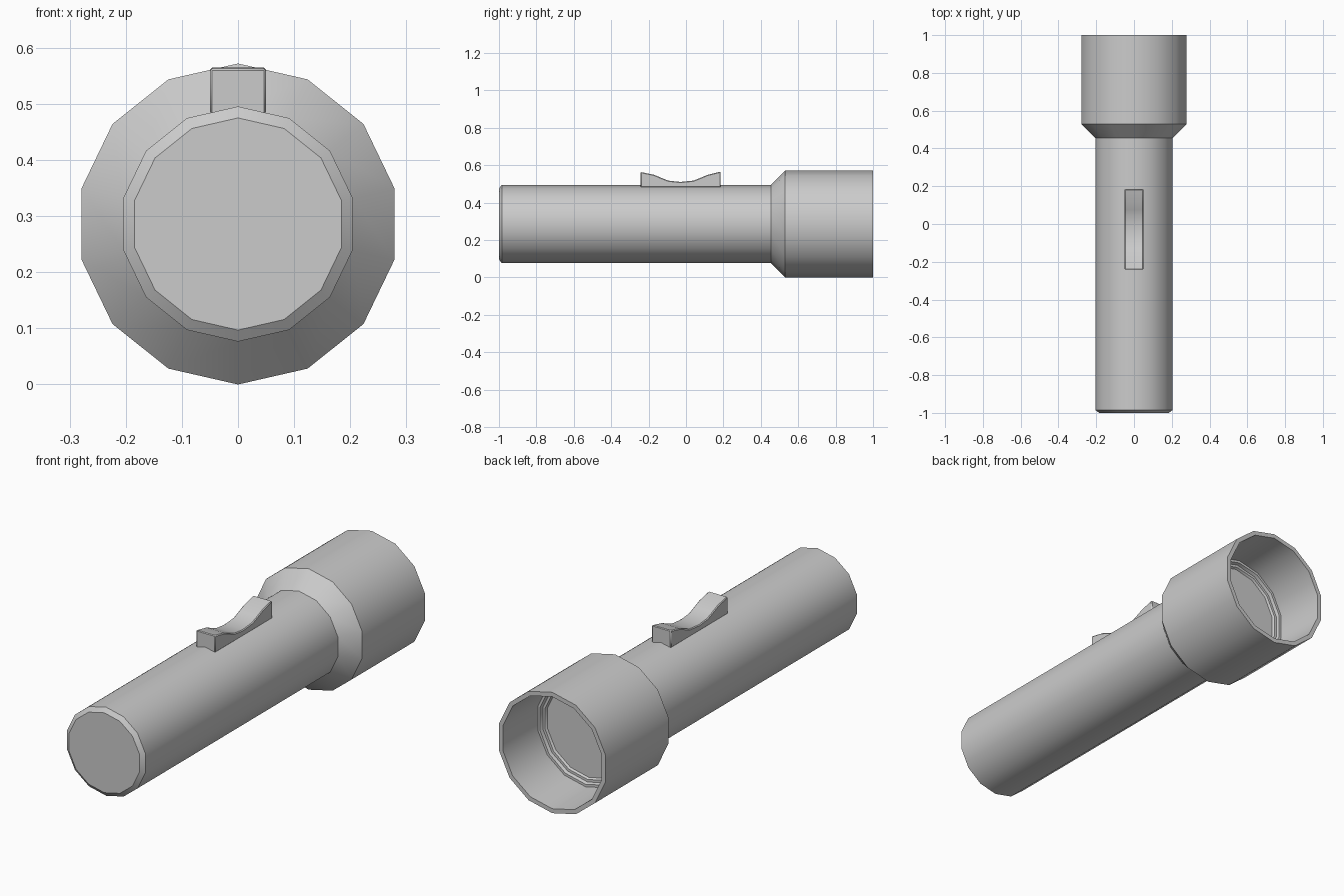
import bpy, bmesh, math

if "Cube" in bpy.data.objects:
    bpy.data.objects.remove(bpy.data.objects["Cube"])

SIDES = 14
AXIS_Z = 0.286


def finish(name, bm, angle=30):
    bmesh.ops.recalc_face_normals(bm, faces=bm.faces)
    mesh = bpy.data.meshes.new(name)
    bm.to_mesh(mesh)
    bm.free()
    obj = bpy.data.objects.new(name, mesh)
    bpy.context.collection.objects.link(obj)
    bpy.ops.object.select_all(action='DESELECT')
    obj.select_set(True)
    bpy.context.view_layer.objects.active = obj
    bpy.ops.object.shade_smooth_by_angle(angle=math.radians(angle))
    return obj


def lathe(name, profile, cap_start=False, cap_end=False):
    """Turn (y, radius) points around the long axis."""
    bm = bmesh.new()
    rings = []
    for y, r in profile:
        angles = [2 * math.pi * i / SIDES for i in range(SIDES)]
        rings.append([bm.verts.new((r * math.sin(a), y, AXIS_Z + r * math.cos(a)))
                      for a in angles])
    for a, b in zip(rings, rings[1:]):
        for i in range(SIDES):
            j = (i + 1) % SIDES
            bm.faces.new((a[i], a[j], b[j], b[i]))
    if cap_start:
        bm.faces.new(rings[0])
    if cap_end:
        bm.faces.new(rings[-1])
    return finish(name, bm)


# Handle tube with chamfered, closed rear end
lathe("handle", [(-1, 0.189), (-0.985, 0.2095), (0.46, 0.2095)], cap_start=True)

# Head: flared shoulder, outer wall, rim, hollow inside, stepped bezel and lens
lathe("head", [(0.455, 0.2095), (0.53, 0.286), (1.0, 0.286), (1.0, 0.265),
               (0.75, 0.257), (0.75, 0.245), (0.735, 0.24), (0.735, 0.228),
               (0.725, 0.222)], cap_end=True)

# Thumb switch: scooped side profile extruded across x, with a fine bevel
top = [(-0.242, 0.564), (-0.17, 0.549), (-0.13, 0.532), (-0.095, 0.518),
       (-0.03, 0.511), (0.04, 0.518), (0.075, 0.532), (0.115, 0.549), (0.185, 0.566)]
outline = [(-0.242, 0.482)] + top + [(0.185, 0.482)]
bm = bmesh.new()
face = bm.faces.new([bm.verts.new((-0.05, y, z)) for y, z in outline])
new = bmesh.ops.extrude_face_region(bm, geom=[face])["geom"]
bmesh.ops.translate(bm, vec=(0.1, 0, 0),
                    verts=[v for v in new if isinstance(v, bmesh.types.BMVert)])
switch = finish("thumb_switch", bm)
bevel = switch.modifiers.new("edge_bevel", 'BEVEL')
bevel.width = 0.004
bevel.segments = 1
bevel.limit_method = 'ANGLE'
bevel.angle_limit = math.radians(50)
